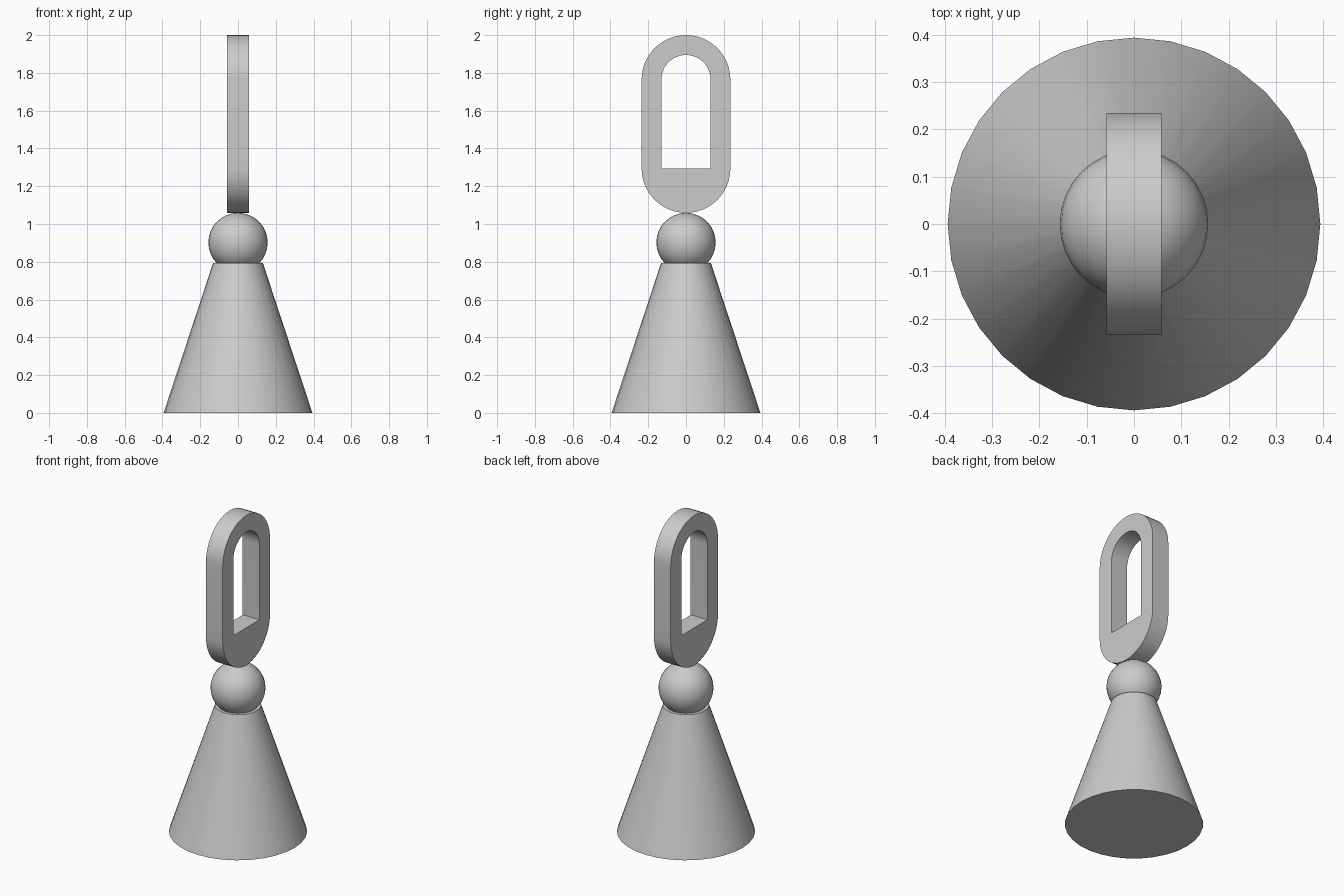
import bpy, bmesh
from math import pi, sin, cos, radians

if "Cube" in bpy.data.objects:
    bpy.data.objects.remove(bpy.data.objects["Cube"])

BODY_R, NECK_R, BODY_H = 0.394, 0.132, 0.793
BALL_R, BALL_Z = 0.157, 0.902
LOOP_R, HOLE_R, HALF_T = 0.235, 0.13, 0.058
ARC_TOP, ARC_LOW = 1.765, 1.294
STEPS = 24


def smooth(obj, angle=30):
    bpy.ops.object.select_all(action='DESELECT')
    obj.select_set(True)
    bpy.context.view_layer.objects.active = obj
    bpy.ops.object.shade_smooth_by_angle(angle=radians(angle))


# Tapered body with flat top rim
bpy.ops.mesh.primitive_cone_add(vertices=32, radius1=BODY_R, radius2=NECK_R,
                                depth=BODY_H, location=(0, 0, BODY_H / 2))
body = bpy.context.object
body.name = "tapered_body"
smooth(body)

# Ball resting in the top of the body
bpy.ops.mesh.primitive_uv_sphere_add(segments=32, ring_count=16, radius=BALL_R,
                                     location=(0, 0, BALL_Z))
ball = bpy.context.object
ball.name = "neck_ball"
smooth(ball)

# Hanging loop: rounded outline with an arched, flat-bottomed hole
bm = bmesh.new()


def arc(radius, z, start):
    angles = [start + pi * i / STEPS for i in range(STEPS + 1)]
    return [bm.verts.new((-HALF_T, radius * cos(a), z + radius * sin(a))) for a in angles]


outer = arc(LOOP_R, ARC_TOP, 0)
inner = arc(HOLE_R, ARC_TOP, 0)
base = arc(LOOP_R, ARC_LOW, pi)
hole_left, hole_right = [bm.verts.new((-HALF_T, y, ARC_LOW)) for y in (-HOLE_R, HOLE_R)]

for i in range(STEPS):
    bm.faces.new((outer[i], outer[i + 1], inner[i + 1], inner[i]))
bm.faces.new((outer[-1], base[0], hole_left, inner[-1]))
bm.faces.new((base[-1], outer[0], inner[0], hole_right))
bm.faces.new(base + [hole_right, hole_left])

# Give the loop its thickness
extruded = bmesh.ops.extrude_face_region(bm, geom=bm.faces[:], use_keep_orig=True)
bmesh.ops.translate(bm, vec=(2 * HALF_T, 0, 0),
                    verts=[g for g in extruded["geom"] if isinstance(g, bmesh.types.BMVert)])
bmesh.ops.recalc_face_normals(bm, faces=bm.faces[:])
mesh = bpy.data.meshes.new("hanging_loop")
bm.to_mesh(mesh)
bm.free()
loop = bpy.data.objects.new("hanging_loop", mesh)
bpy.context.collection.objects.link(loop)
smooth(loop)
